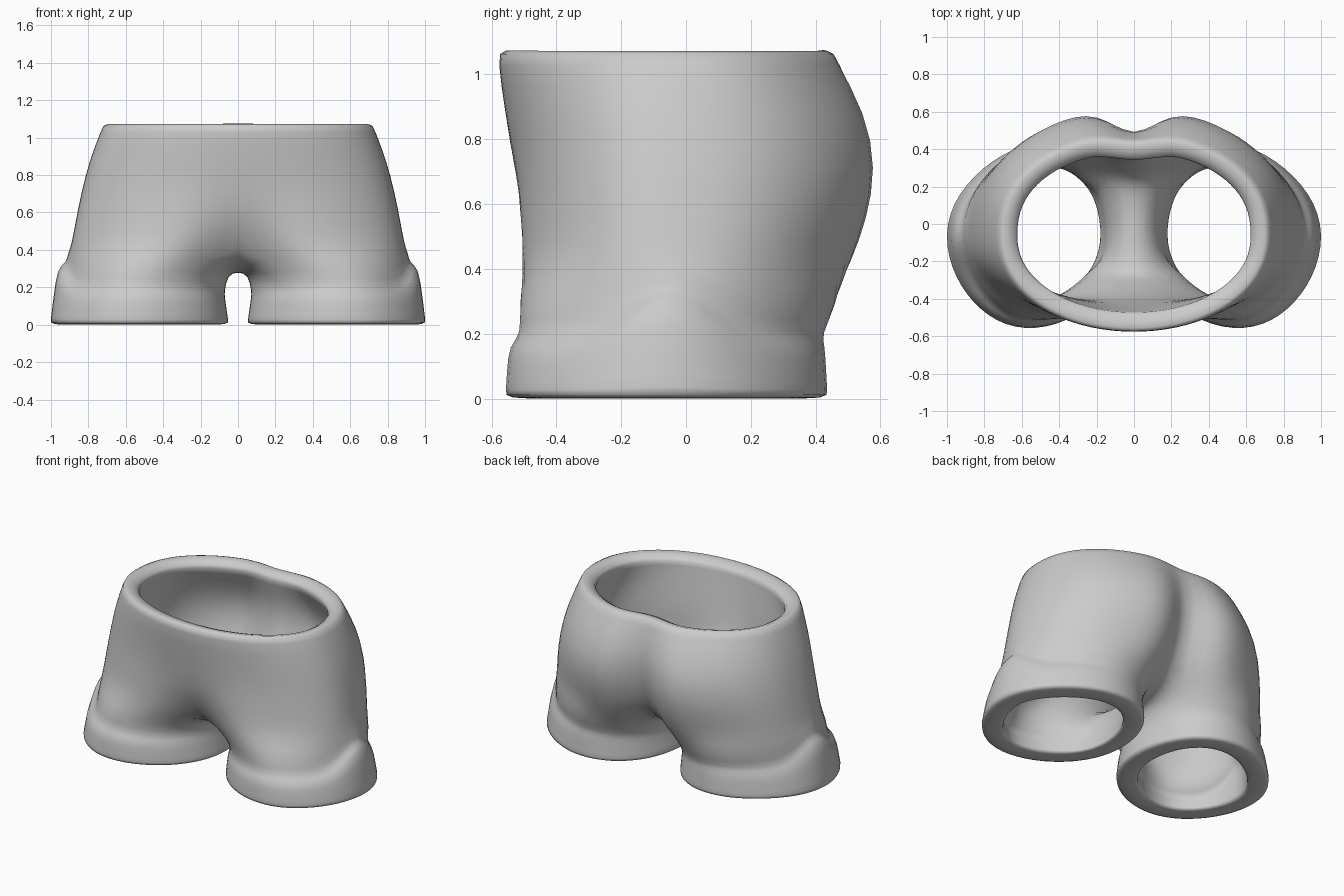
import bpy, bmesh
from math import sin, cos, pi, exp, radians

cube = bpy.data.objects.get("Cube")
if cube:
    bpy.data.objects.remove(cube)

M, K = 21, 7          # points per half body ring, points along the crotch seam
MID_Y = -0.06

# Body rings: z, half width, front y, back y, front dip, back cleft
BODY = [
    (1.085, .715, -.572, .475, .00, .04),
    (1.05, .73, -.584, .49, .00, .05),
    (.88, .797, -.559, .595, .00, .12),
    (.71, .84, -.540, .632, .01, .175),
    (.55, .872, -.548, .60, .06, .19),
    (.42, .895, -.553, .55, .16, .215),
]
# Leg rings: z, rise at the outer side, inner x, outer x, front y, back y
LEG = [
    (.29, .10, .053, .916, -.522, .47),
    (.195, .155, .070, .922, -.512, .422),
    (.168, .163, .068, .972, -.552, .434),
    (.08, .07, .058, .992, -.558, .438),
    (.02, .00, .049, 1.008, -.562, .442),
    (.0, .00, .049, 1.008, -.562, .442),
]


def body_point(row, i):
    z, half, front, back, dip, cleft = row
    a = -pi / 2 + pi * i / (M - 1)
    x = half * cos(a) if 0 < i < M - 1 else 0.0
    if sin(a) < 0:
        y = MID_Y + (front - MID_Y) * abs(sin(a)) ** .92 + dip * exp(-(x / .2) ** 2)
    else:
        y = MID_Y + (back - MID_Y) * sin(a) ** .88 - cleft * exp(-(x / .13) ** 2)
    return x, y, z


def leg_point(row, i):
    z, rise, inner, outer, front, back = row
    if i < M:
        b = radians(-135 + 270 * i / (M - 1))
    else:
        b = radians(135 + 90 * (i - M + 1) / (K + 1))
    c, s = cos(b), sin(b)
    # outer corners are a little cut off
    trim = 1 - .03 * sin(2 * b) ** 2 if c > 0 else 1
    x = (inner + outer) / 2 + (outer - inner) / 2 * c * trim
    y = (front + back) / 2 + (back - front) / 2 * s * trim
    # the front leans outward and the back leans inward
    x += (.035 if s < 0 else -.06) * s * s
    z += rise * max(0, c) ** 18 - (.02 * max(0, -c) if rise >= .1 else 0)
    return x, y, z


bm = bmesh.new()


def bridge(upper, lower, closed):
    n = len(upper)
    for i in range(n if closed else n - 1):
        j = (i + 1) % n
        bm.faces.new((upper[i], lower[i], lower[j], upper[j]))


# Body half
rings = [[bm.verts.new(body_point(r, i)) for i in range(M)] for r in BODY]
for up, low in zip(rings, rings[1:]):
    bridge(up, low, False)

# Crotch seam from back centre to front centre
back, front = rings[-1][-1].co, rings[-1][0].co
seam = []
for k in range(1, K + 1):
    t = k / (K + 1)
    s = 2 * t - 1
    seam.append(bm.verts.new((0, back.y + (front.y - back.y) * t,
                              .28 + (back.z - .28) * abs(s) ** 2.5)))

# Leg with turned-up cuff
legs = [rings[-1] + seam]
legs += [[bm.verts.new(leg_point(r, i)) for i in range(M + K)] for r in LEG]
for up, low in zip(legs, legs[1:]):
    bridge(up, low, True)

mesh = bpy.data.meshes.new("shorts")
bm.to_mesh(mesh)
bm.free()
shorts = bpy.data.objects.new("shorts", mesh)
bpy.context.collection.objects.link(shorts)
mesh.shade_smooth()

# Cloth is thick at the hems and thin at the crotch
group = shorts.vertex_groups.new(name="cloth thickness")
for v in mesh.vertices:
    base = .35 if v.co.x < .15 and v.co.z < .4 else .8
    hem = max(0, 1 - v.co.z / .25)
    group.add([v.index], base + (1 - base) * hem, 'REPLACE')

# Other half, cloth thickness, rounding
mirror = shorts.modifiers.new("mirror", 'MIRROR')
mirror.merge_threshold = .001
solid = shorts.modifiers.new("thickness", 'SOLIDIFY')
solid.thickness = .135
solid.offset = -1
solid.vertex_group = group.name
sub = shorts.modifiers.new("rounding", 'SUBSURF')
sub.levels = sub.render_levels = 1

# Plain grey cloth
grey = bpy.data.materials.new("grey cloth")
grey.use_nodes = True
colour = (.6, .6, .6, 1)
grey.diffuse_color = colour
grey.node_tree.nodes["Principled BSDF"].inputs["Base Color"].default_value = colour
mesh.materials.append(grey)
